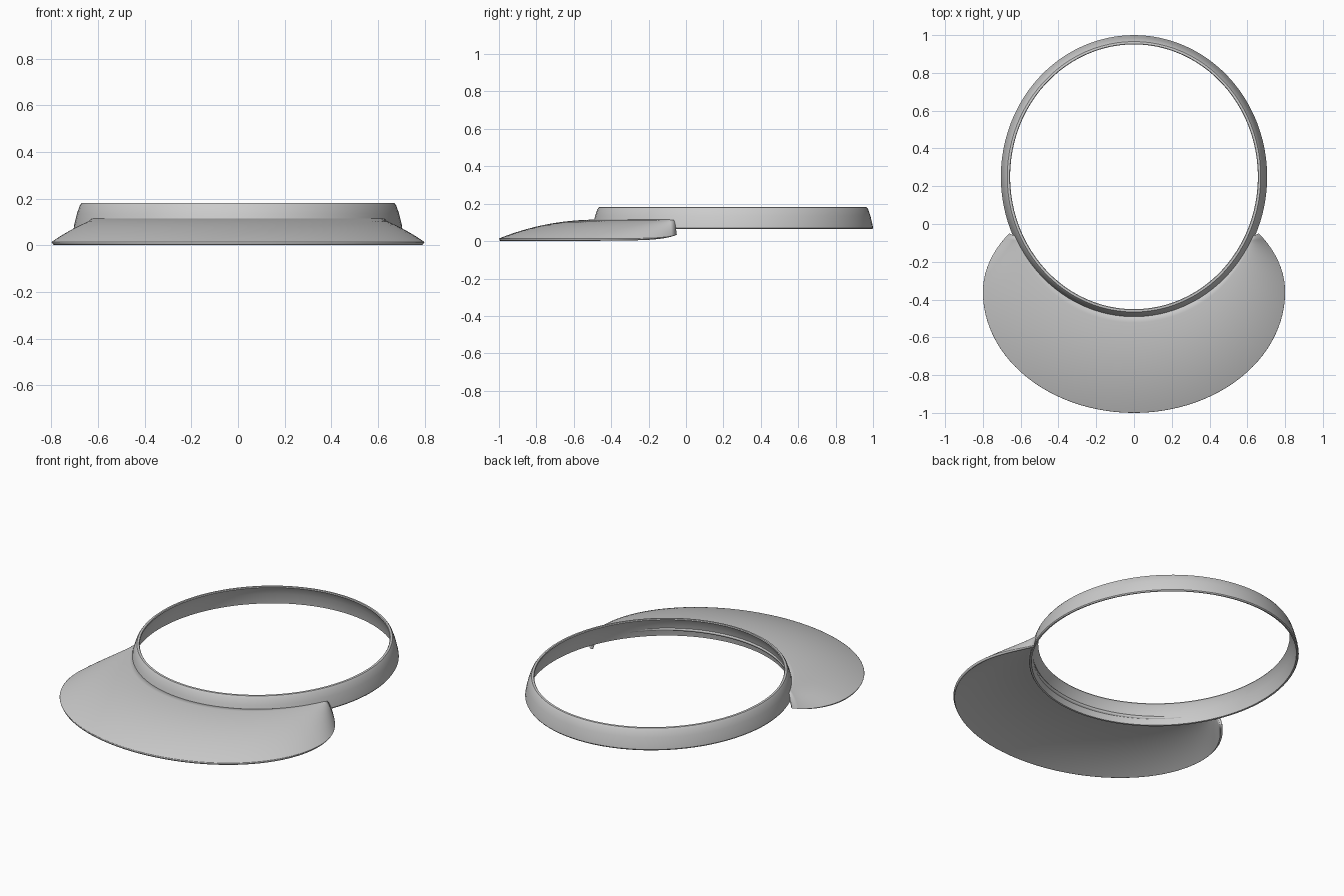
import bpy
import bmesh
from math import cos, sin, pi, radians

cube = bpy.data.objects.get("Cube")
if cube:
    bpy.data.objects.remove(cube)

grey = bpy.data.materials.new("light grey")
grey.use_nodes = True
colour = (0.6, 0.6, 0.6, 1)
grey.diffuse_color = colour
grey.node_tree.nodes["Principled BSDF"].inputs["Base Color"].default_value = colour

RING_Y, RING_A, RING_B = 0.25, 0.705, 0.75


def grid_object(name, rows, closed_rows=False, closed_cols=False):
    """Skin a list of point rows with quads."""
    bm = bmesh.new()
    verts = [[bm.verts.new(p) for p in row] for row in rows]
    n, m = len(rows), len(rows[0])
    for i in range(n if closed_rows else n - 1):
        for j in range(m if closed_cols else m - 1):
            k, l = (i + 1) % n, (j + 1) % m
            bm.faces.new((verts[i][j], verts[k][j], verts[k][l], verts[i][l]))
    bmesh.ops.recalc_face_normals(bm, faces=bm.faces)
    if not (closed_rows or closed_cols) and sum(f.normal.z for f in bm.faces) < 0:
        bmesh.ops.reverse_faces(bm, faces=bm.faces)
    mesh = bpy.data.meshes.new(name)
    bm.to_mesh(mesh)
    bm.free()
    mesh.materials.append(grey)
    obj = bpy.data.objects.new(name, mesh)
    bpy.context.collection.objects.link(obj)
    return obj


def smooth(obj, angle):
    bpy.ops.object.select_all(action='DESELECT')
    obj.select_set(True)
    bpy.context.view_layer.objects.active = obj
    bpy.ops.object.shade_smooth_by_angle(angle=radians(angle))


# Head band: a thin tapered section swept round an oval (inset, height)
section = [(0.004, 0.064), (0, 0.07), (0.003, 0.09), (0.014, 0.135),
           (0.026, 0.17), (0.034, 0.181), (0.046, 0.182), (0.049, 0.177),
           (0.041, 0.165), (0.028, 0.13), (0.017, 0.09), (0.013, 0.066)]
SEGMENTS = 96
rows = []
for i in range(SEGMENTS):
    a = 2 * pi * i / SEGMENTS
    rows.append([((RING_A - d) * cos(a), RING_Y + (RING_B - d) * sin(a), z)
                 for d, z in section])
smooth(grid_object("head_band", rows, True, True), 40)

# Brim: a domed crescent from the band out to a wide oval edge
ACROSS, ALONG = 16, 72
rows = []
for i in range(ALONG + 1):
    u = 2 * i / ALONG - 1
    end = abs(u)
    inner = radians(-90 + 64.3 * u)
    outer = radians(-90 + 124.4 * u)
    scale = 0.96 + 0.02 * end ** 2
    x0 = RING_A * scale * cos(inner)
    y0 = RING_Y + RING_B * scale * sin(inner)
    x1 = 0.8 * cos(outer)
    y1 = -0.36 + (0.55 if sin(outer) > 0 else 0.64) * sin(outer)
    edge = 0.014 + 0.02 * end ** 16
    row = []
    for j in range(ACROSS + 1):
        t = sin(pi / 2 * j / ACROSS)
        row.append((x0 + (x1 - x0) * t, y0 + (y1 - y0) * t,
                    edge + (0.115 - edge) * (1 - t ** 2.1)))
    rows.append(row)
brim = grid_object("brim", rows)
shell = brim.modifiers.new("thickness", 'SOLIDIFY')
shell.thickness = 0.014
shell.offset = -1
smooth(brim, 45)
